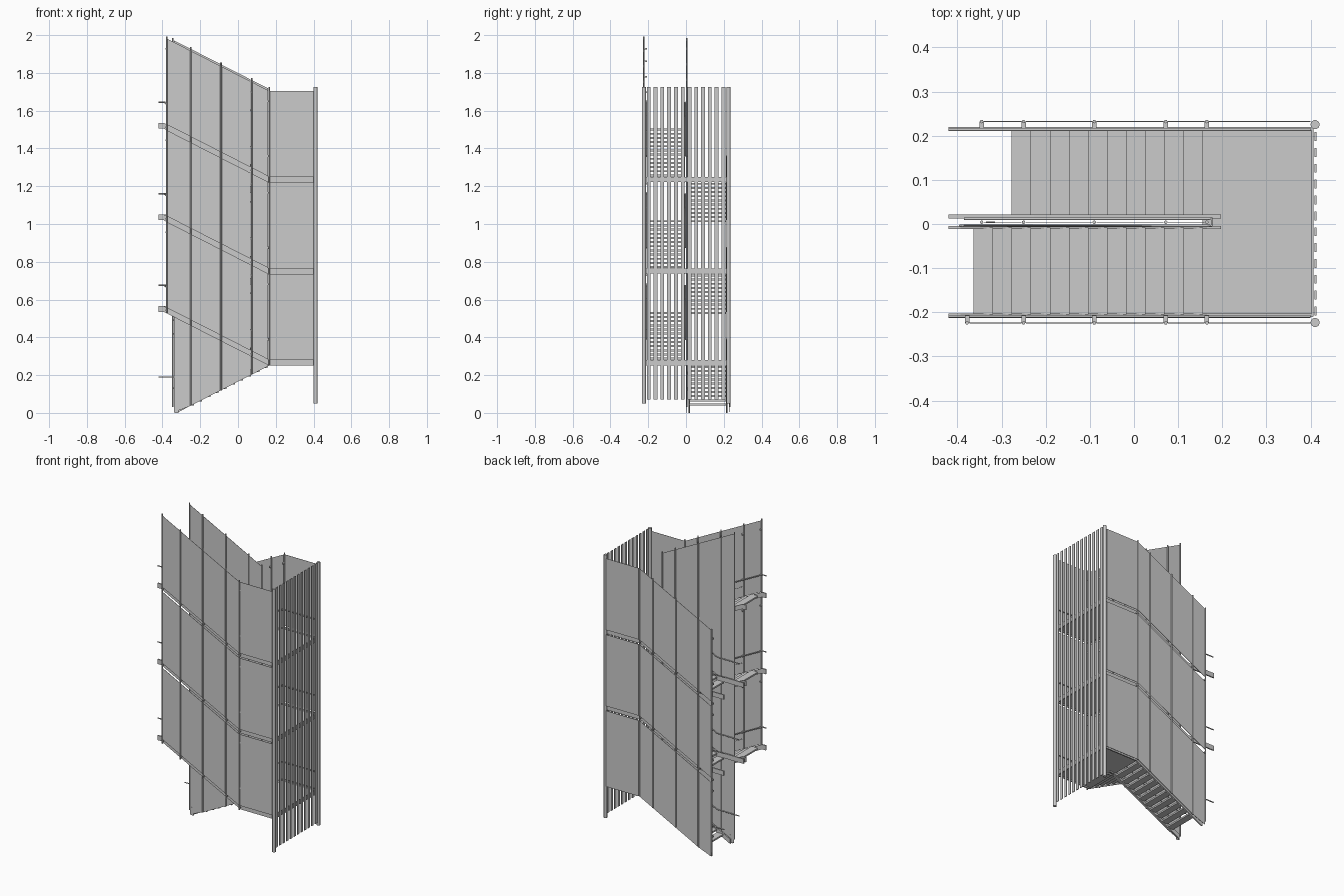
import bpy, bmesh
from mathutils import Vector

if "Cube" in bpy.data.objects:
    bpy.data.objects.remove(bpy.data.objects["Cube"])

STOREY = 0.485
RUN, RISE = 0.0432, 0.02205
SLOPE = RISE / RUN
BEND = 0.165                      # where the flights meet the landing
TOPS = [0.28 + STOREY * i for i in range(3)]   # stringer tops at the landings
POSTS = [-0.25, -0.09, 0.072, BEND]


def make(name, verts, faces):
    me = bpy.data.meshes.new(name)
    me.from_pydata(verts, [], faces)
    bm = bmesh.new()
    bm.from_mesh(me)
    bmesh.ops.recalc_face_normals(bm, faces=bm.faces)
    bm.to_mesh(me)
    bm.free()
    ob = bpy.data.objects.new(name, me)
    bpy.context.collection.objects.link(ob)
    return ob


def box(name, x0, x1, y0, y1, z0, z1):
    v = [(x, y, z) for x in (x0, x1) for y in (y0, y1) for z in (z0, z1)]
    f = [(0, 1, 3, 2), (4, 6, 7, 5), (0, 4, 5, 1), (2, 3, 7, 6), (0, 2, 6, 4), (1, 5, 7, 3)]
    return make(name, v, f)


def plate(name, pts, y0, y1):
    """Outline in x-z extruded along y."""
    n = len(pts)
    v = [(x, y, z) for y in (y0, y1) for x, z in pts]
    f = [tuple(range(n)), tuple(range(2 * n - 1, n - 1, -1))]
    f += [(i, (i + 1) % n, n + (i + 1) % n, n + i) for i in range(n)]
    return make(name, v, f)


def tube(name, pts, r, res=2):
    cu = bpy.data.curves.new(name, 'CURVE')
    cu.dimensions = '3D'
    cu.bevel_depth, cu.bevel_resolution = r, res
    cu.use_fill_caps = True
    sp = cu.splines.new('POLY')
    sp.points.add(len(pts) - 1)
    for p, c in zip(sp.points, pts):
        p.co = (*c, 1)
    ob = bpy.data.objects.new(name, cu)
    bpy.context.collection.objects.link(ob)
    return ob


def line(x, sign):
    """Height offset of a flight line: sign 1 = front lane, -1 = back lane."""
    return sign * SLOPE * max(0, BEND - x)


def band(name, pts, depth, y0, y1):
    plate(name, pts + [(x, z - depth) for x, z in reversed(pts)], y0, y1)


# Treads and landings
for i, top in enumerate(TOPS):
    L = top - 0.01
    box(f"landing_{i}", 0.155, 0.405, -0.208, 0.213, L - 0.012, L)
    for lane, sign, count, ya, yb in (("front", 1, 12, -0.205, -0.008), ("back", -1, 10, 0.018, 0.213)):
        for k in range(1, count + 1):
            x = 0.155 - RUN * k
            z = L + sign * RISE * k
            box(f"{lane}_tread_{i}_{k}", x, x + RUN + 0.001, ya, yb, z - 0.010, z)
    box(f"landing_end_beam_{i}", 0.402, 0.407, -0.21, 0.216, top - 0.028, top)

# Stringers with floor tabs, and handrails
for i, T in enumerate(TOPS):
    fl = T + 0.285                     # upper floor level
    lo = T - 0.20                      # lower floor level
    xf = BEND - 0.285 / SLOPE
    xb = BEND - 0.20 / SLOPE
    front = [(-0.42, fl), (xf, fl), (BEND, T)]
    if i:
        back = [(-0.42, lo), (xb, lo), (BEND, T)]
    else:
        back = [(-0.325, T + line(-0.325, -1)), (BEND, T)]
    band(f"front_outer_stringer_{i}", front + [(0.405, T)], 0.030, -0.211, -0.203)
    band(f"front_inner_stringer_{i}", front + [(0.197, T)], 0.030, -0.011, -0.004)
    band(f"back_inner_stringer_{i}", back + [(0.197, T)], 0.030, 0.013, 0.021)
    band(f"back_outer_stringer_{i}", back + [(0.405, T)], 0.030, 0.212, 0.220)

    h = 0.11
    tube(f"front_handrail_{i}", [(x, -0.209, z + h) for x, z in front + [(0.40, T)]], 0.0035)
    bk = [(-0.42, lo), (xb, lo), (BEND, T), (0.40, T)]
    tube(f"back_handrail_{i}", [(x, 0.214, z + h) for x, z in bk], 0.0035)
    inner = [(-0.385, -0.004, fl + h), (xf, -0.004, fl + h), (BEND, -0.004, T + h),
             (0.176, -0.004, T + h), (0.176, 0.012, T + h), (BEND, 0.012, T + h),
             (xb, 0.012, lo + h), (-0.385, 0.012, lo + h)]
    tube(f"inner_handrail_{i}", inner, 0.003)


# Outer infill panels, one bay between each pair of posts per storey
def outer_wall(side, sign, y, left):
    xs = [left] + POSTS + [0.405]
    for i, T in enumerate(TOPS):
        for b, (xa, xb) in enumerate(zip(xs, xs[1:])):
            xa, xb = xa + 0.005, xb - 0.005
            za, zb = T + line(xa, sign), T + line(xb, sign)
            if sign < 0 and i == 0:
                za, zb = za - 0.028, zb - 0.028
            ha, hb = T + line(xa, sign) + 0.455, T + line(xb, sign) + 0.455
            plate(f"{side}_panel_{i}_{b}", [(xa, max(0.005, za)), (xb, zb), (xb, hb), (xa, ha)],
                  y - 0.0008, y + 0.0008)
    # posts with spacer brackets at each stringer
    ys = -0.207 if sign > 0 else 0.216
    for k, x in enumerate(xs[:-1]):
        z0 = max(0.03, TOPS[0] + line(x, sign) - 0.028)
        z1 = TOPS[2] + line(x, sign) + 0.465
        tube(f"{side}_post_{k}", [(x, y, z0), (x, y, z1)], 0.004)
        for i, T in enumerate(TOPS):
            for dz in (-0.014, 0.11, 0.40):
                z = T + line(x, sign) + dz
                if z > 0.03:
                    box(f"{side}_bracket_{k}_{i}", x - 0.005, x + 0.005, min(y, ys), max(y, ys), z - 0.004, z + 0.004)


outer_wall("front", 1, -0.224, -0.378)
outer_wall("back", -1, 0.232, -0.345)

# Middle screen between the two lanes
mx = [-0.345] + POSTS
for b, (xa, xb) in enumerate(zip(mx, mx[1:])):
    xa, xb = xa + 0.005, xb - 0.005
    lo = [max(0.003, 0.25 + line(x, -1)) for x in (xa, xb)]
    hi = [1.715 + line(x, 1) for x in (xa, xb)]
    plate(f"middle_panel_{b}", [(xa, lo[0]), (xb, lo[1]), (xb, hi[1]), (xa, hi[0])], 0.0032, 0.0048)
for k, x in enumerate(mx):
    tube(f"middle_post_{k}", [(x, 0.004, max(0.03, 0.25 + line(x, -1))), (x, 0.004, 1.725 + line(x, 1))], 0.004)

# End screen: corner posts and vertical slats
for n, y in (("front", -0.223), ("back", 0.225)):
    tube(f"{n}_corner_post", [(0.41, y, 0.05), (0.41, y, 1.725)], 0.0105, 3)
for k in range(12):
    y = -0.197 + 0.0359 * k
    box(f"slat_{k}", 0.409, 0.413, y - 0.010, y + 0.010, 0.07, 1.725)

# Foot plates under the first flight
for n, y in (("inner", 0.004), ("outer", 0.216)):
    box(f"{n}_foot", -0.335, -0.315, y - 0.002, y + 0.002, 0.0, 0.05)
